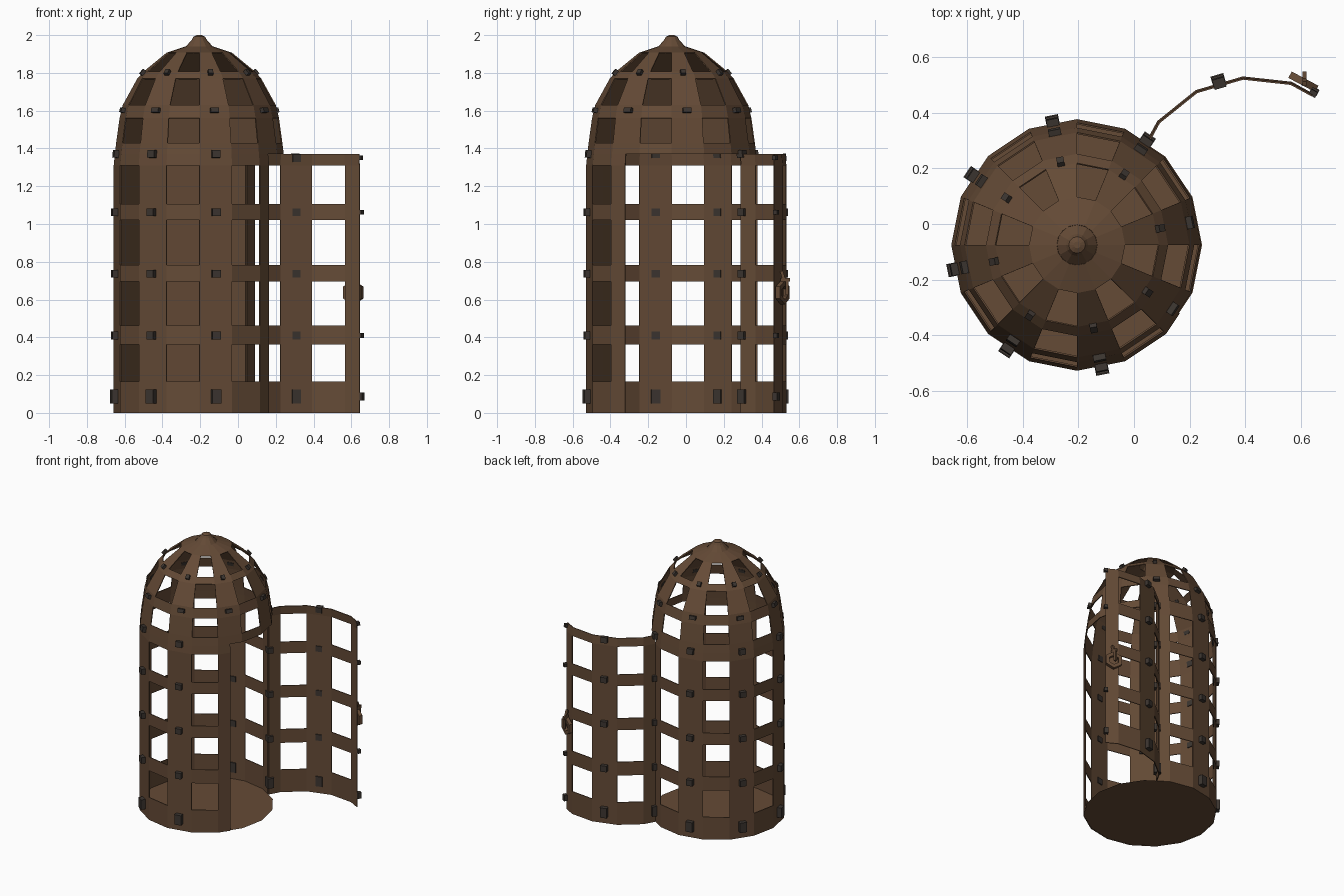
import bpy, bmesh
from math import pi, cos, sin, radians
from mathutils import Matrix, Vector

if "Cube" in bpy.data.objects:
    bpy.data.objects.remove(bpy.data.objects["Cube"])

CX, CY = -0.205, -0.0755
STEP = pi / 16                      # half a panel of the 16-sided cage

def mat(name, col):
    m = bpy.data.materials.new(name)
    m.diffuse_color = (*col, 1)
    m.use_nodes = True
    m.node_tree.nodes["Principled BSDF"].inputs["Base Color"].default_value = m.diffuse_color
    return m

brown = mat("rusty_brown", (0.13, 0.07, 0.037))
dark = mat("dark_iron", (0.045, 0.036, 0.03))

# (z, radius, is the band above this level pierced by windows)
PROFILE = [(0, .453, 0), (.165, .453, 1), (.362, .453, 0), (.462, .453, 1),
           (.696, .453, 0), (.783, .453, 1), (1.02, .453, 0), (1.105, .453, 1),
           (1.31, .453, 0), (1.37, .447, 0), (1.43, .44, 1), (1.56, .422, 0),
           (1.63, .405, 1), (1.77, .328, 0), (1.807, .295, 1), (1.907, .173, 0),
           (1.94, .073, 0)]
TOP = 9                             # profile index of the door's top edge
DOOR = {29, 30, 31, 0, 1, 2, 3, 4}  # half panels cut out for the door

def ring_point(h, r, z):
    rr = r if h % 2 == 0 else r * cos(STEP)
    return Vector((CX + rr * cos(h * STEP), CY + rr * sin(h * STEP), z))

HINGE = ring_point(5, .453, 0)
OPEN = (Matrix.Translation(HINGE) @ Matrix.Rotation(radians(95), 4, 'Z')
        @ Matrix.Translation(-HINGE))

def finish(name, bm, material):
    me = bpy.data.meshes.new(name)
    bm.to_mesh(me)
    bm.free()
    ob = bpy.data.objects.new(name, me)
    me.materials.append(material)
    bpy.context.collection.objects.link(ob)
    return ob

def shell(name, keep, xform=Matrix()):
    """Lattice wall: every odd panel has windows, keep() selects the cells."""
    bm = bmesh.new()
    for i in range(len(PROFILE) - 1):
        (z0, r0, win), (z1, r1, _) = PROFILE[i:i + 2]
        for h in range(32):
            if not keep(i, h) or (win and (h // 2) % 2):
                continue
            pts = [ring_point(h, r0, z0), ring_point(h + 1, r0, z0),
                   ring_point(h + 1, r1, z1), ring_point(h, r1, z1)]
            bm.faces.new([bm.verts.new(xform @ p) for p in pts])
    bmesh.ops.remove_doubles(bm, verts=bm.verts, dist=1e-4)
    ob = finish(name, bm, brown)
    s = ob.modifiers.new("thickness", 'SOLIDIFY')
    s.thickness, s.offset = .006, -1
    return ob

# Cage body with dome, and the swung-open quarter door
shell("cage_body", lambda i, h: not (i < TOP and h in DOOR))
shell("cage_door", lambda i, h: i < TOP and h in DOOR, OPEN)

# Floor plate
bm = bmesh.new()
bmesh.ops.create_circle(bm, cap_ends=True, segments=16, radius=.45,
                        matrix=Matrix.Translation((CX, CY, .002)))
finish("floor", bm, brown)

# Knob on top of the dome
bm = bmesh.new()
rings = []
for r, z in [(.075, 1.935), (.04, 1.975), (.03, 1.992), (.012, 2.0)]:
    rings.append([bm.verts.new((CX + r * cos(k * pi / 6), CY + r * sin(k * pi / 6), z))
                  for k in range(12)])
for a, b in zip(rings, rings[1:]):
    for k in range(12):
        bm.faces.new((a[k], a[(k + 1) % 12], b[(k + 1) % 12], b[k]))
bm.faces.new(rings[-1])
finish("top_knob", bm, brown)

# Rivets: (z, radius, tilt, depth, width, height)
WALL = [(.087, .453, 0, .045, .048, .072), (.41, .453, 0, .04, .044, .044),
        (.737, .453, 0, .04, .044, .04), (1.062, .453, 0, .04, .044, .04),
        (1.37, .447, .1, .036, .044, .04)]
DOME = [(1.6, .413, .25, .03, .045, .026), (1.797, .305, .75, .026, .026, .03)]

def rivet(bm, h, spec, xform=Matrix(), scale=1, drop=0):
    z, r, tilt, d, w, ht = spec
    m = (xform @ Matrix.Translation(ring_point(h, r, z - drop))
         @ Matrix.Rotation(h * STEP, 4, 'Z') @ Matrix.Rotation(-tilt, 4, 'Y')
         @ Matrix.Translation((d * .2, 0, 0))
         @ Matrix.Diagonal((d * scale, w * scale, ht * scale, 1)))
    bmesh.ops.create_cube(bm, size=1, matrix=m)

bm = bmesh.new()
for h in range(1, 32, 4):
    for spec in DOME:
        rivet(bm, h, spec)
    if h not in (1, 29):
        for spec in WALL:
            rivet(bm, h, spec)
finish("cage_rivets", bm, dark)

bm = bmesh.new()
for spec in WALL:
    rivet(bm, 1, spec, OPEN, drop=.02 if spec[0] > 1.3 else 0)
    if spec[0] != .737:
        rivet(bm, 29.0, spec, OPEN, .6, .02 if spec[0] > 1.3 else 0)
finish("door_rivets", bm, dark)

# Latch: six-sided ring in the plane of the door's free edge
bm = bmesh.new()
loops = []
for k in range(6):
    a = k * pi / 3 + pi / 6
    loops.append([bm.verts.new((r * cos(a), y, r * sin(a)))
                  for r, y in [(.063, -.013), (.063, .013), (.036, .013), (.036, -.013)]])
for k in range(6):
    a, b = loops[k], loops[(k + 1) % 6]
    for j in range(4):
        bm.faces.new((a[j], a[(j + 1) % 4], b[(j + 1) % 4], b[j]))
bmesh.ops.recalc_face_normals(bm, faces=bm.faces)
latch = finish("latch_ring", bm, brown)
latch.matrix_world = (Matrix.Translation((.61, .512, .637))
                      @ Matrix.Rotation(radians(-28), 4, 'Z'))

# Latch tongue and pin behind the door
bm = bmesh.new()
for loc, size, rx in [((.614, .525, .705), (.016, .05, .02), 0),
                      ((.614, .535, .67), (.016, .016, .09), 0),
                      ((.614, .513, .725), (.016, .016, .055), .3)]:
    bmesh.ops.create_cube(bm, size=1, matrix=Matrix.Translation(loc)
                          @ Matrix.Rotation(rx, 4, 'X') @ Matrix.Diagonal((*size, 1)))
finish("latch_hook", bm, brown)
